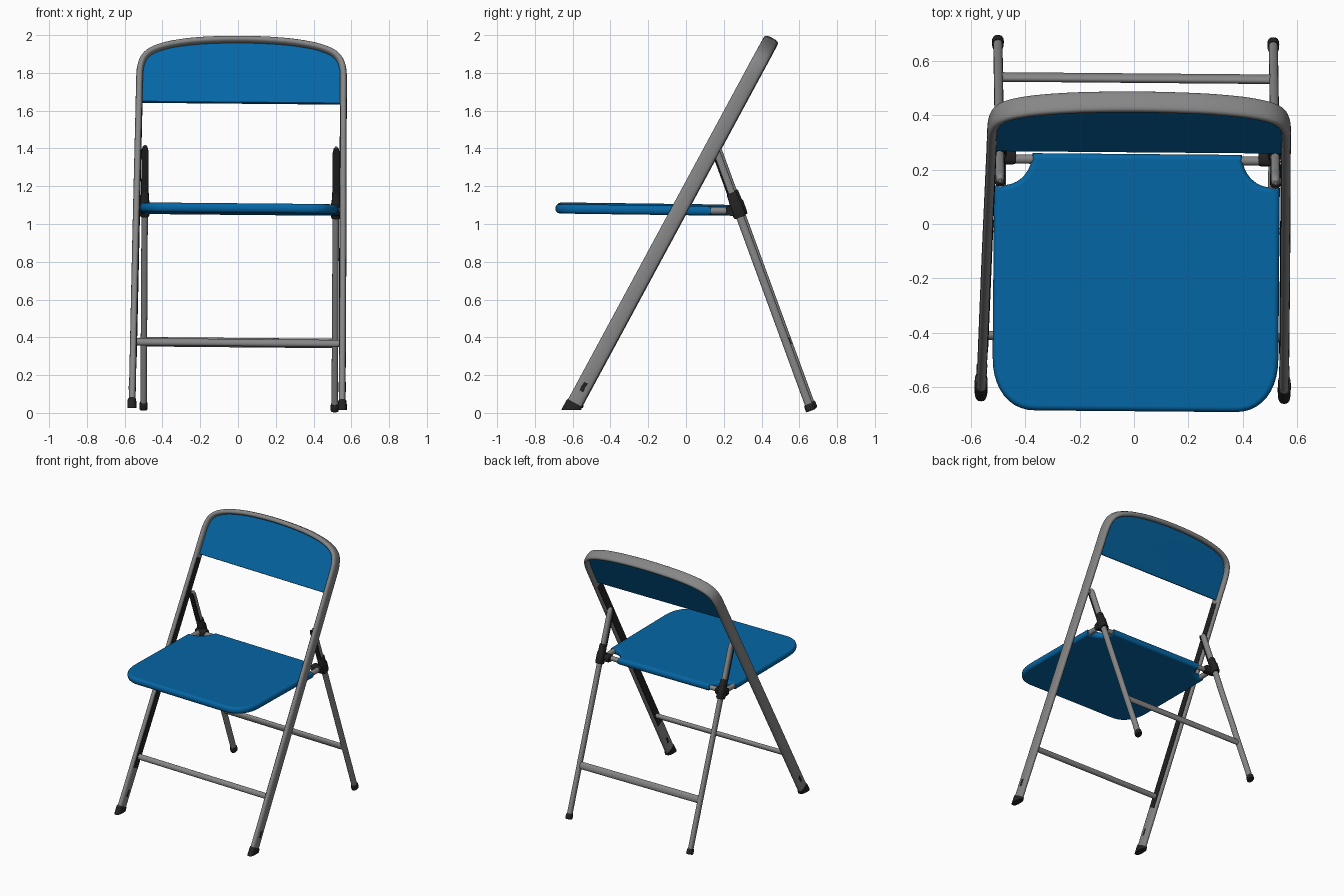
import bpy, bmesh, math
from mathutils import Vector, Matrix

if "Cube" in bpy.data.objects:
    bpy.data.objects.remove(bpy.data.objects["Cube"])


def material(name, rgb):
    m = bpy.data.materials.new(name)
    m.diffuse_color = (*rgb, 1)
    m.use_nodes = True
    m.node_tree.nodes["Principled BSDF"].inputs["Base Color"].default_value = m.diffuse_color
    return m


BLUE = material("blue panel", (0.0015, 0.133, 0.375))
GREY = material("grey metal", (0.24, 0.24, 0.24))
BLACK = material("black rubber", (0.016, 0.016, 0.016))

# The whole chair stands very slightly turned and rolled
POSE = (Matrix.Translation((0.009, 0.007, 1)) @ Matrix.Rotation(-0.0085, 4, 'Z')
        @ Matrix.Rotation(0.009, 4, 'Y') @ Matrix.Translation((0, 0, -1)))


def finish(name, bm, mat):
    bmesh.ops.recalc_face_normals(bm, faces=bm.faces)
    bm.transform(POSE)
    me = bpy.data.meshes.new(name)
    bm.to_mesh(me)
    bm.free()
    me.materials.append(mat)
    for p in me.polygons:
        p.use_smooth = True
    me.set_sharp_from_angle(angle=math.radians(40))
    ob = bpy.data.objects.new(name, me)
    bpy.context.collection.objects.link(ob)
    return ob


def sweep(name, pts, a, b, normal, mat, power=2.0, sides=24, scales=None, floor=None):
    """Oval tube along pts: half width b along normal, a across it."""
    bm = bmesh.new()
    pts = [Vector(p) for p in pts]
    n = Vector(normal).normalized()
    rings = []
    for i, p in enumerate(pts):
        t = (pts[min(i + 1, len(pts) - 1)] - pts[max(i - 1, 0)]).normalized()
        s = t.cross(n).normalized()
        k = scales[i] if scales else 1
        ring = []
        for j in range(sides):
            c, d = math.cos(2 * math.pi * j / sides), math.sin(2 * math.pi * j / sides)
            u = math.copysign(abs(c) ** (2 / power), c)
            v = math.copysign(abs(d) ** (2 / power), d)
            ring.append(bm.verts.new(p + s * (a * k * u) + n * (b * k * v)))
        rings.append(ring)
    for r, q in zip(rings, rings[1:]):
        for j in range(sides):
            bm.faces.new((r[j], r[(j + 1) % sides], q[(j + 1) % sides], q[j]))
    bm.faces.new(rings[0])
    bm.faces.new(rings[-1])
    if floor is not None:
        bmesh.ops.bisect_plane(bm, geom=bm.verts[:] + bm.edges[:] + bm.faces[:],
                               plane_co=(0, 0, floor), plane_no=(0, 0, 1), clear_inner=True)
        bmesh.ops.holes_fill(bm, edges=[e for e in bm.edges if e.is_boundary])
    return finish(name, bm, mat)


def plate(name, outline, depth, mat, bevel):
    """Closed outline extruded by the depth vector, with rounded rims."""
    bm = bmesh.new()
    face = bm.faces.new([bm.verts.new(p) for p in outline])
    ext = bmesh.ops.extrude_face_region(bm, geom=[face])
    new = [g for g in ext["geom"] if isinstance(g, bmesh.types.BMVert)]
    bmesh.ops.translate(bm, verts=new, vec=depth)
    top = next(f for f in bm.faces if f is not face and len(f.verts) == len(outline))
    rims = list({e for f in (face, top) for e in f.edges})
    bmesh.ops.bevel(bm, geom=rims, offset=bevel, segments=3, profile=0.5,
                    affect='EDGES', clamp_overlap=False)
    ob = finish(name, bm, mat)
    ob.modifiers.new("flat panels", 'WEIGHTED_NORMAL').keep_sharp = True
    return ob


def on_frame(x, z):
    """Point in the sloping plane of the front frame."""
    return Vector((x, -0.569 + 0.54 * (z - 0.098), z))


def on_rear(x, z):
    """Point on the rear leg line."""
    return Vector((x, 0.16 + 0.366 * (1.38 - z), z))


FRAME_N = Vector((0, -0.88, 0.475))
REAR_N = Vector((0, 0.939, 0.344))

# Front frame: inverted U of flat oval tube, smoothed through a few points
half = [(0.556, 0.05), (0.549, 0.9), (0.541, 1.64), (0.54, 1.77), (0.536, 1.82), (0.521, 1.865),
        (0.49, 1.898), (0.44, 1.922), (0.36, 1.943), (0.22, 1.961), (0, 1.969)]
key = [Vector(p) for p in half + [(-x, z) for x, z in half[-2::-1]]]
curve = []
for i in range(len(key) - 1):
    p0, p1, p2, p3 = (key[max(i - 1, 0)], key[i], key[i + 1], key[min(i + 2, len(key) - 1)])
    d1 = (p2 - p0).normalized() * (p2 - p1).length
    d2 = (p3 - p1).normalized() * (p2 - p1).length
    for j in range(4):
        t = j / 4
        curve.append(p1 * (2*t**3 - 3*t*t + 1) + d1 * (t**3 - 2*t*t + t)
                     + p2 * (3*t*t - 2*t**3) + d2 * (t**3 - t*t))
curve.append(key[-1])
sweep("front_frame", [on_frame(*p) for p in curve], 0.018, 0.041, FRAME_N, GREY, power=2.8)

# Backrest: flat panel filling the top of the frame
outline = [on_frame(*p) - FRAME_N * 0.01 for p in curve if p.y >= 1.639]
plate("backrest", outline, FRAME_N * 0.02, BLUE, 0.004)

# Seat: rounded front corners, scooped back corners
right = []
for i in range(11):                                   # front corner
    a = math.pi / 2 * i / 10
    right.append((0.365 + 0.16 * math.sin(a) ** 0.9, -0.495 - 0.2 * max(math.cos(a), 0) ** 0.9))
right += [(0.525, 0.13), (0.49, 0.132)]
for i in range(1, 11):                                # back scoop
    a = math.pi / 2 * i / 10
    right.append((0.49 - 0.105 * math.sin(a), 0.25 - 0.118 * math.cos(a)))
seat = right + [(-x, y) for x, y in right[::-1]]
plate("seat", [Vector((x, y, 1.051 - 0.013 * y)) for x, y in seat], Vector((0, 0, 0.05)), BLUE, 0.02)

# Cross bars
sweep("front_cross_bar", [on_frame(-0.545, 0.372), on_frame(0.545, 0.372)], 0.02, 0.016, FRAME_N, GREY)
sweep("rear_cross_bar", [on_rear(-0.5, 0.372), on_rear(0.5, 0.372)], 0.026, 0.016, REAR_N, GREY)

for side, s in (("right", 1), ("left", -1)):
    x = 0.506 * s
    # Rear leg with rounded top, rubber tip and dark front strip
    sweep("rear_leg_" + side, [on_rear(x, z) for z in (0.04, 1.37, 1.39, 1.405, 1.412)],
          0.017, 0.021, REAR_N, GREY, power=2.4, scales=[1, 1, 0.93, 0.7, 0.35])
    sweep("rear_foot_" + side, [on_rear(x, z) for z in (0.016, 0.022, 0.046, 0.052)],
          0.022, 0.028, REAR_N, BLACK, power=2.4, scales=[0.92, 1, 0.95, 0.85])
    sweep("rear_leg_strip_" + side, [on_rear(x, z) - REAR_N * 0.019 for z in (1.16, 1.385, 1.41)],
          0.019, 0.005, REAR_N, BLACK, power=4, scales=[1, 1, 0.7])
    # Hinge between seat and rear leg
    sweep("hinge_sleeve_" + side, [on_rear(x, z) for z in (1.04, 1.05, 1.11, 1.12, 1.165, 1.17)],
          0.026, 0.034, REAR_N, BLACK, power=3, scales=[0.9, 1, 1, 0.86, 0.8, 0.7])
    sweep("hinge_block_" + side, [(0.525 * s, 0.238, 1.074), (0.455 * s, 0.238, 1.074), (0.445 * s, 0.238, 1.074)],
          0.03, 0.026, (0, 0, 1), BLACK, power=3, scales=[1, 1, 0.85])
    # Tube ends bridging the scooped seat corner, seat pivot and leg pivot
    sweep("seat_rear_tube_" + side, [(0.35 * s, 0.228, 1.073), (0.48 * s, 0.228, 1.073)],
          0.017, 0.017, (0, 0, 1), GREY)
    sweep("seat_stub_" + side, [(0.5 * s, 0.08, 1.075), (0.5 * s, 0.24, 1.074)], 0.018, 0.019, (0, 0, 1), GREY)
    for label, y, z in (("seat_pivot_", -0.03, 1.078), ("leg_pivot_", 0.155, 1.38)):
        sweep(label + side, [(0.5 * s, y, z), (0.545 * s, y, z)], 0.012, 0.012, (0, 0, 1), GREY, sides=16)
    # Dark channel on the inner face of the front frame
    sweep("frame_inner_channel_" + side,
          [on_frame((0.5565 - 0.0091 * (z - 0.05) - 0.0165) * s, z) for z in (0.3, 1.62)],
          0.003, 0.027, FRAME_N, BLACK, power=5)
    # Front rubber boot cut flat at the floor, with a small slot plate above it
    sweep("front_foot_" + side, [on_frame(0.557 * s, z) for z in (-0.06, 0.046, 0.058)],
          0.024, 0.046, FRAME_N, BLACK, power=2.8, scales=[1, 1, 0.94], floor=0.02)
    sweep("frame_slot_" + side, [on_frame(0.5555 * s, z) for z in (0.12, 0.165)],
          0.0195, 0.012, FRAME_N, BLACK, power=5)
